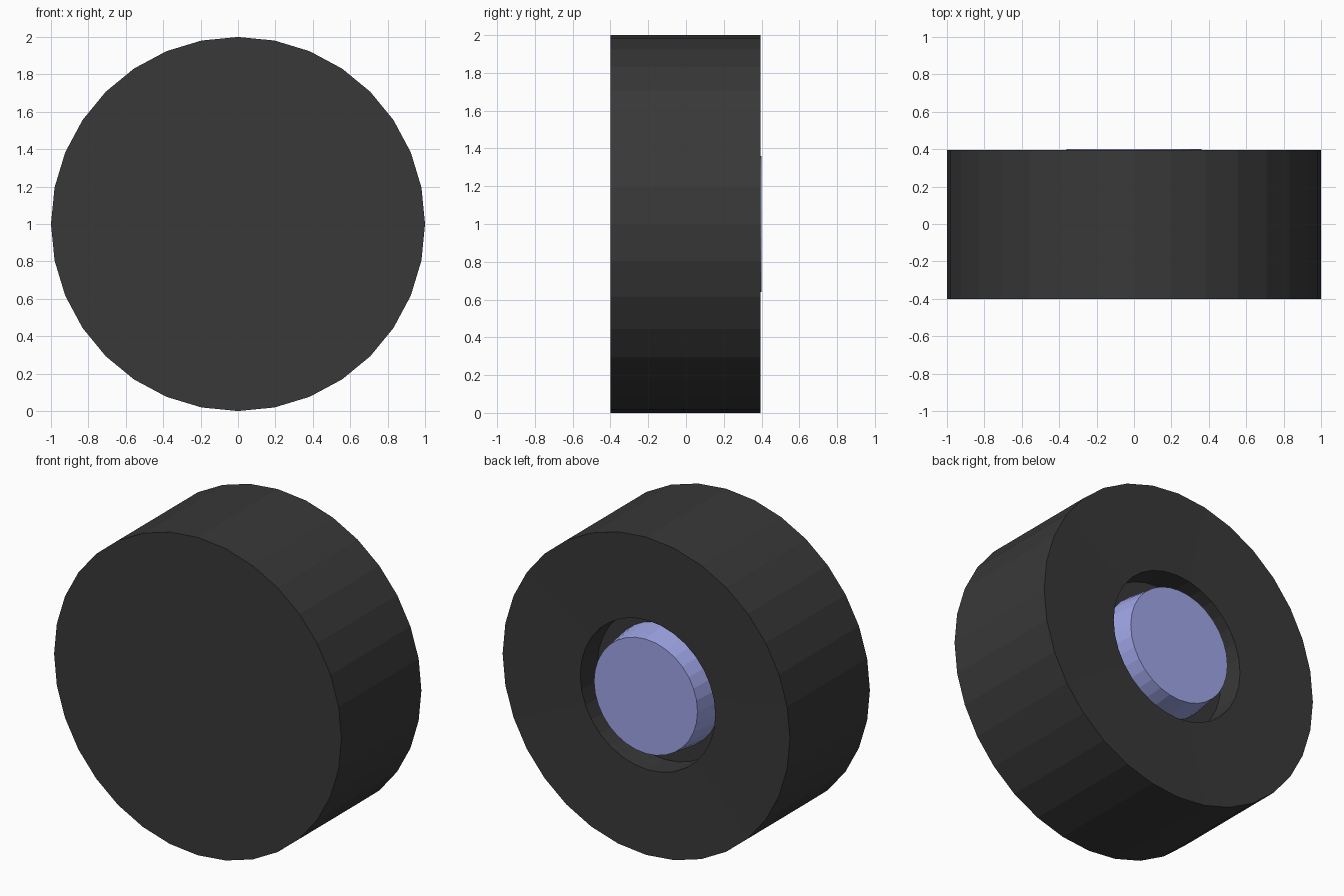
import bpy, bmesh, math

if "Cube" in bpy.data.objects:
    bpy.data.objects.remove(bpy.data.objects["Cube"])

SIDES = 32
AXLE_Z = 1.0


def material(name, rgb):
    m = bpy.data.materials.new(name)
    m.diffuse_color = (*rgb, 1.0)
    m.use_nodes = True
    m.node_tree.nodes["Principled BSDF"].inputs["Base Color"].default_value = m.diffuse_color
    return m


def lathe(name, profile, mat):
    """Turn (radius, y) points around the axle and close both ends with discs."""
    bm = bmesh.new()
    rings = []
    for r, y in profile:
        ring = []
        for i in range(SIDES):
            a = 2 * math.pi * i / SIDES
            ring.append(bm.verts.new((r * math.cos(a), y, AXLE_Z + r * math.sin(a))))
        rings.append(ring)
    for a, b in zip(rings, rings[1:]):
        for i in range(SIDES):
            j = (i + 1) % SIDES
            bm.faces.new((a[i], a[j], b[j], b[i]))
    bm.faces.new(rings[0])
    bm.faces.new(rings[-1])
    bmesh.ops.recalc_face_normals(bm, faces=bm.faces)
    mesh = bpy.data.meshes.new(name)
    bm.to_mesh(mesh)
    bm.free()
    mesh.materials.append(mat)
    obj = bpy.data.objects.new(name, mesh)
    bpy.context.collection.objects.link(obj)
    return obj


rubber = material("rubber", (0.04, 0.04, 0.04))
metal = material("hub_metal", (0.35, 0.38, 0.80))

# Tire: flat front, slightly dished back with a round recess
lathe("tire", [(1.0, -0.40), (1.0, 0.395), (0.47, 0.38), (0.47, 0.21)], rubber)

# Hub: tapered plug standing in the recess
lathe("hub", [(0.385, 0.205), (0.36, 0.40)], metal)
